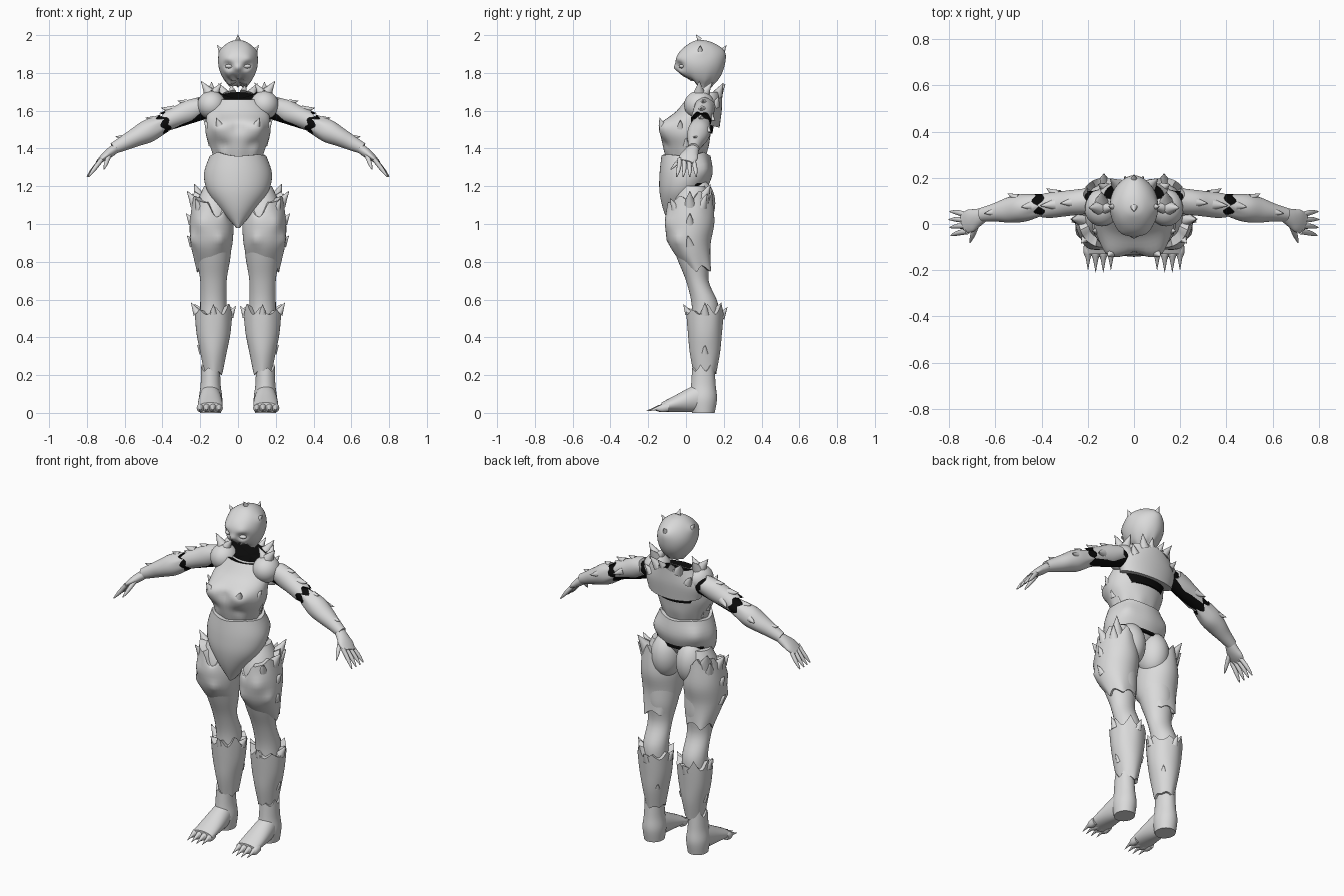
import bpy, bmesh, math
from mathutils import Vector

old = bpy.data.objects.get("Cube")
if old:
    bpy.data.objects.remove(old)


def material(name, value):
    mat = bpy.data.materials.new(name)
    mat.use_nodes = True
    colour = (value, value, value, 1)
    mat.diffuse_color = colour
    mat.node_tree.nodes["Principled BSDF"].inputs["Base Color"].default_value = colour
    return mat


GREY, BLACK = material("armour grey", .7), material("undersuit black", .003)
X, Y, Z = Vector((1, 0, 0)), Vector((0, 1, 0)), Vector((0, 0, 1))
OUT, BACK, IN, FRONT = 0, math.pi / 2, math.pi, -math.pi / 2
UPRIGHT = dict(across=X, side=Y)
SEGMENTS, STEPS = 48, 5


def sections(start, end, wide, deep, y=0):
    """Evenly spaced sections from start to end: centre, half width, half depth."""
    count = max(len(v) for v in (wide, deep, y) if isinstance(v, list))
    wide, deep, y = (v if isinstance(v, list) else [v] * count for v in (wide, deep, y))
    rows = []
    for i in range(count):
        centre = Vector(start).lerp(Vector(end), i / (count - 1)) + Y * y[i]
        rows.append((*centre, wide[i], deep[i]))
    return rows


def column(x, bottom, top, wide, deep, y):
    return sections((x, 0, bottom), (x, 0, top), wide, deep, y)


def egg(centre, wide, deep, tall, start=-1.5, stop=1.5):
    """Sections of an upright ellipsoid between two latitudes."""
    x, y, z = centre
    angles = [start + (stop - start) * i / 8 for i in range(9)]
    return [(x, y, z + tall * math.sin(a), wide * math.cos(a), deep * math.cos(a)) for a in angles]


def smooth_path(keys):
    """Catmull-Rom interpolation between the sections."""
    rows, last = [], len(keys) - 1
    for i in range(last):
        near = [keys[max(0, min(last, i + k))] for k in (-1, 0, 1, 2)]
        for step in range(STEPS):
            t = step / STEPS
            rows.append([b + t * (c - a + t * (2*a - 5*b + 4*c - d + t * (3*b - a - 3*c + d))) / 2
                         for a, b, c, d in zip(*near)])
    return rows + [list(keys[-1])]


def teeth(count, height, turn=0.0):
    """Jagged rim: offset along the part as a function of the angle."""
    def rim(angle):
        phase = ((angle + turn) / math.tau * count) % 1
        return height * (1 - abs(2 * phase - 1)) ** 1.5 * (1 + .4 * math.sin(2 * angle + turn))
    return rim


def plain(angle):
    return 0


def add_loft(bm, keys, across=None, side=None, low=plain, high=plain, hollow="", segments=SEGMENTS):
    rows = smooth_path(keys)
    centres = [Vector(row[:3]) for row in rows]
    last, rings = len(rows) - 1, []
    for i, row in enumerate(rows):
        along = (centres[min(i + 1, last)] - centres[max(i - 1, 0)]).normalized()
        v = side or (Y - along * Y.dot(along)).normalized()
        u = across or v.cross(along)
        place, ring = 2 * i / last - 1, []
        for k in range(segments):
            angle = math.tau * k / segments
            rim = high(angle) * max(0, place) ** 2 - low(angle) * max(0, -place) ** 2
            ring.append(bm.verts.new(centres[i] + u * row[3] * math.cos(angle)
                                     + v * row[4] * math.sin(angle) + along * rim))
        rings.append(ring)
    for ring, above in zip(rings, rings[1:]):
        for k in range(segments):
            bm.faces.new((ring[k - 1], ring[k], above[k], above[k - 1]))
    # close both ends, sunken and black where the shell is hollow
    for end, ring, centre, inner in (("low", rings[0], centres[0], centres[1]),
                                     ("high", rings[-1], centres[-1], centres[-2])):
        is_open = end in hollow
        hub = bm.verts.new(centre + (inner - centre).normalized() * .03 * is_open)
        for k in range(segments):
            bm.faces.new((ring[k], ring[k - 1], hub)).material_index = int(is_open)
    return rings, centres


def add_spike(bm, base, tip, radius):
    side = (tip - base).orthogonal().normalized()
    across = side.cross(tip - base).normalized()
    widths = [radius, radius / 2, radius / 30]
    add_loft(bm, sections(base, tip, widths, widths), across, side, segments=10)


def finish(name, bm, mirror=True, colour=GREY):
    bmesh.ops.recalc_face_normals(bm, faces=bm.faces)
    mesh = bpy.data.meshes.new(name)
    bm.to_mesh(mesh)
    bm.free()
    mesh.materials.append(colour)
    mesh.materials.append(BLACK)
    ob = bpy.data.objects.new(name, mesh)
    bpy.context.collection.objects.link(ob)
    bpy.ops.object.select_all(action="DESELECT")
    ob.select_set(True)
    bpy.context.view_layer.objects.active = ob
    bpy.ops.object.shade_smooth_by_angle(angle=math.radians(50))
    if mirror:
        ob.modifiers.new("mirror", "MIRROR").use_mirror_merge = False


def part(name, keys, bumps=(), thorns=(), mirror=True, colour=GREY, **loft):
    """Loft with bumps (place, angle, radius, height) and thorns (place, angle, length)."""
    bm = bmesh.new()
    rings, centres = add_loft(bm, keys, **loft)
    skin = list(bm.verts)

    def spots(place, angle):
        i = min(round(place * len(rings)), len(rings) - 1)
        k = round(angle / math.tau * SEGMENTS)
        for j in {k % SEGMENTS} if mirror else {k % SEGMENTS, (SEGMENTS // 2 - k) % SEGMENTS}:
            spot = rings[i][j].co.copy()
            yield i, spot, (spot - centres[i]).normalized()

    for place, angle, radius, height in bumps:
        for i, spot, outward in list(spots(place, angle)):
            for vert in skin:
                vert.co += outward * height * math.exp(-((vert.co - spot).length / radius) ** 2)
    for place, angle, length in thorns:
        for i, spot, outward in spots(place, angle):
            along = (centres[i] - centres[i - 1]).normalized()
            add_spike(bm, spot - outward * length * .3, spot + (along + outward * .4) * length, length / 2)
    finish(name, bm, mirror, colour)


def front_dip(angle):
    return max(0, -math.sin(angle))


# Head: helmet mask with crest, ear and rear spikes
part("head", egg((0, .075, 1.86), .105, .13, .115, start=-1.1), mirror=False, **UPRIGHT,
     low=lambda a: .025 - .045 * front_dip(a) + teeth(10, .01)(a),
     bumps=[(.33, -1.1, .025, -.02), (.45, -1.1, .03, .01), (.3, FRONT, .02, .015), (.2, -1, .03, .01),
            (.75, FRONT, .06, -.015), (.6, BACK, .05, .015), (.6, OUT, .03, .008)],
     thorns=[(.95, FRONT, .03), (.6, BACK, .03), (.6, OUT, .03)])
part("eyelids", egg((.046, -.022, 1.835), .024, .016, .011), **UPRIGHT)

# Torso: chest armour, back plate with the open collar, black suit between them
part("chest_plate", column(0, 1.35, 1.66, [.12, .145, .17, .17, .16, .12], [.1, .12, .13, .13, .1, .08],
                           [0, 0, 0, .01, .05, .08]),
     mirror=False, low=teeth(9, .035, .5), hollow="high", **UPRIGHT,
     bumps=[(.5, -1.1, .06, .035), (.5, FRONT, .03, -.015), (.25, -1, .03, -.01)],
     thorns=[(.55, -1.1, .04), (.5, -.2, .04), (.25, OUT, .04), (.1, .3, .03)])
part("undersuit_band", column(0, 1.48, 1.58, [.13, .14, .14], .09, [.05, .06, .08]),
     mirror=False, colour=BLACK, **UPRIGHT)
part("upper_back_plate", column(0, 1.53, 1.69, [.17, .18, .13], [.08, .08, .07], [.1, .11, .12]),
     mirror=False, low=lambda a: .02 * math.sin(a), hollow="high", **UPRIGHT,
     high=lambda a: .01 - .05 * front_dip(a), thorns=[(.8, .9, .06), (.9, 1.3, .04), (.5, .6, .05)])
part("shoulder_guards", egg((.14, .07, 1.63), .075, .08, .075), **UPRIGHT,
     thorns=[(.85, OUT, .06), (.85, IN, .05), (.8, BACK, .06)])

# Arms: black sleeve under two jagged guards
part("arm_sleeves", sections((.15, .1, 1.62), (.45, .08, 1.51), [.055, .05, .045, .04], .045), colour=BLACK)
part("upper_arm_guards", sections((.2, .1, 1.62), (.37, .08, 1.55), [.05, .06, .055, .052], .055),
     low=teeth(5, .015), high=teeth(6, .03, .6), hollow="high",
     thorns=[(.3, IN, .04), (.7, IN, .05), (.7, BACK, .05)])
part("forearm_guards", sections((.42, .08, 1.52), (.66, .04, 1.4), [.05, .06, .05, .04, .03],
                                [.05, .06, .055, .04, .03]),
     low=teeth(6, .03, .4), hollow="low", thorns=[(.1, IN, .04), (.3, 2, .04), (.7, IN, .03)])

# Hands: palm, four drooping fingers and a thumb
bm = bmesh.new()
add_loft(bm, sections((.65, .04, 1.4), (.74, 0, 1.33), [.025, .025, .02, .01], [.03, .04, .05, .04]))
taper = [.012, .012, .01, .003]
for i in range(4):
    y = .036 - .023 * i
    add_loft(bm, sections((.72, y, 1.345), (.8 - .004 * abs(i - 1), y * 1.5, 1.25), taper, taper, [0, .003, .003, 0]),
             segments=12)
add_loft(bm, sections((.68, 0, 1.37), (.71, -.08, 1.29), taper, taper), segments=12)
finish("hands", bm)

# Hips: pointed pelvis armour, black waistband and buttocks
part("pelvis_plate", column(0, .98, 1.36, [.01, .09, .16, .18, .15], [.03, .08, .12, .14, .13],
                            [-.05, -.04, -.02, 0, 0]),
     mirror=False, high=teeth(4, .015), **UPRIGHT, bumps=[(.75, .8, .05, .015)])
part("hip_band", column(0, 1.19, 1.24, [.15, .16, .15], .09, .03), mirror=False, colour=BLACK, **UPRIGHT)
part("buttocks", egg((.083, .06, 1.11), .085, .095, .13), **UPRIGHT)

# Legs under jagged thigh and shin guards
part("legs", column(.13, .45, 1.2, [.07, .07, .07, .09, .1, .1, .05], [.07, .07, .06, .09, .11, .11, .06],
                    [.1, .1, .06, .04, .02, .03, .04]), **UPRIGHT)
part("thigh_guards", column(.14, .78, 1.12, [.08, .11, .115, .1], [.07, .11, .13, .12], [.06, .02, .02, .02]),
     low=teeth(5, .035, .9), **UPRIGHT,
     high=lambda a: teeth(7, .05)(a) - .12 * max(0, -math.cos(a - .6)),
     bumps=[(.6, -1, .04, .012), (.4, -.5, .03, .012), (.4, -2, .03, .012)],
     thorns=[(.65, OUT, .05), (.9, OUT, .07), (1, .8, .08), (.8, .7, .06), (.3, OUT, .05), (.8, -.8, .05)])
part("shin_guards", column(.13, .22, .52, [.05, .07, .09, .1], [.06, .08, .09, .1], .1),
     low=teeth(6, .015), high=teeth(7, .05, .3), **UPRIGHT,
     thorns=[(.9, OUT, .05), (.9, IN, .05), (.9, BACK, .05), (.9, FRONT, .04), (.3, OUT, .04), (.4, 2.4, .03)])

# Feet: ankle cuff, foot, toes and claws
part("ankles", column(.145, 0, .22, [.055, .062, .053, .05], [.06, .072, .065, .06], .092),
     high=teeth(6, .035, .8), **UPRIGHT)
bm = bmesh.new()
add_loft(bm, sections((.147, .1, .09), (.147, -.13, .03), [.05, .06, .065, .065], [.08, .066, .045, .025]), X, Z)
for i in range(4):
    x, y = .1 + .033 * i, -.16 - .01 * (i in (1, 2))
    add_loft(bm, sections((x, -.09, .03), (x, y, .02), [.018, .019, .004], [.022, .022, .005]), X, Z, segments=14)
    add_spike(bm, Vector((x, y + .03, .03)), Vector((x, y - .04, .01)), .014)
finish("feet", bm)
